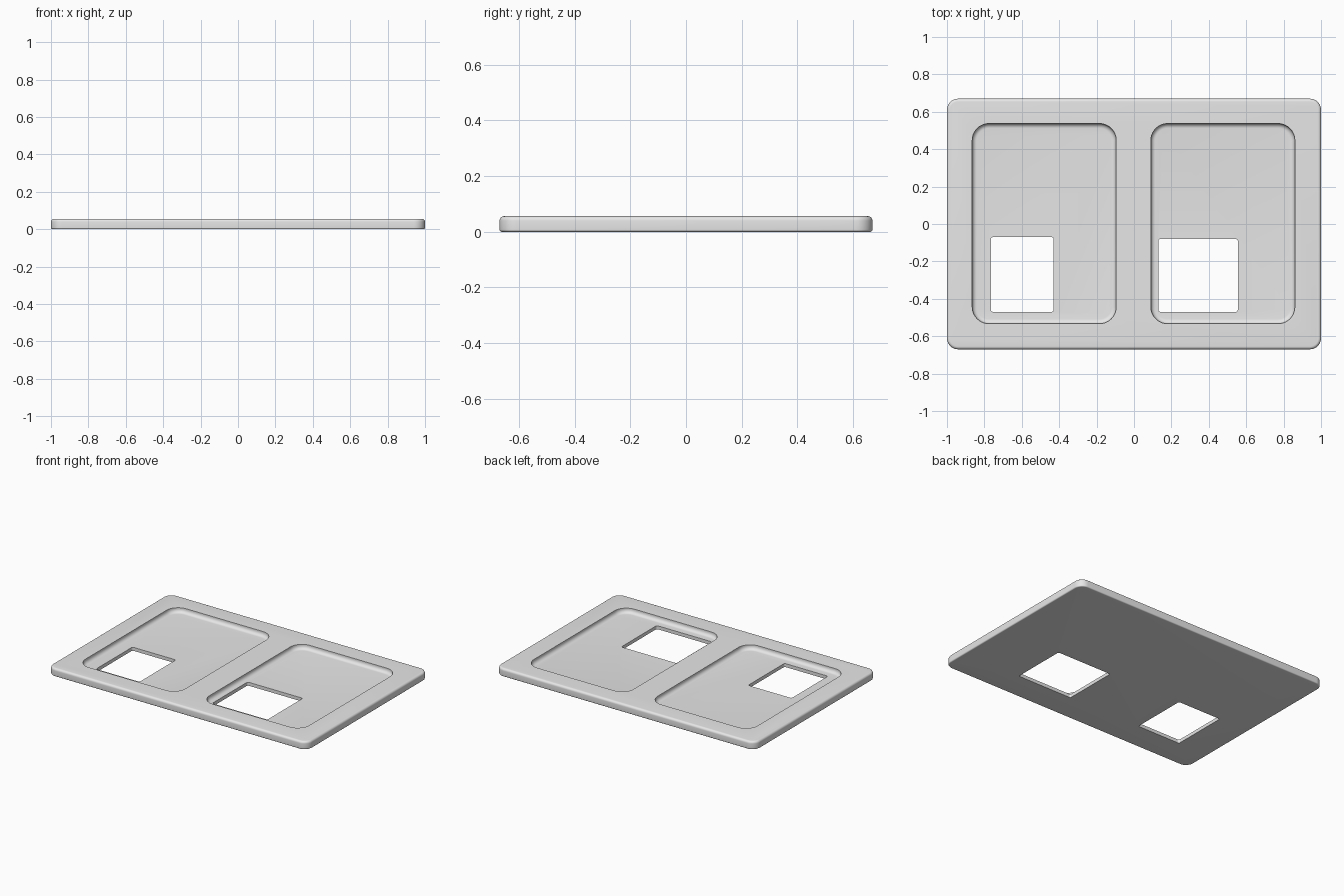
import bpy, bmesh, math

cube = bpy.data.objects.get("Cube")
if cube:
    bpy.data.objects.remove(cube, do_unlink=True)

grey = bpy.data.materials.new("light grey")
grey.use_nodes = True
grey.diffuse_color = (0.8, 0.8, 0.8, 1)
grey.node_tree.nodes["Principled BSDF"].inputs["Base Color"].default_value = (0.8, 0.8, 0.8, 1)


def outline(x0, x1, y0, y1, r, z, steps=10):
    """Points of a rounded rectangle, counter-clockwise."""
    corners = [(x1 - r, y1 - r), (x0 + r, y1 - r), (x0 + r, y0 + r), (x1 - r, y0 + r)]
    pts = []
    for q, (cx, cy) in enumerate(corners):
        for s in range(steps + 1):
            a = math.pi / 2 * (q + s / steps)
            pts.append((cx + r * math.cos(a), cy + r * math.sin(a), z))
    return pts


def slab(name, rect, radius, z0, z1, bottom=0, top=0, steps=6):
    """Rounded slab with filleted bottom and top rims."""
    levels = []
    arc = [math.pi / 2 * i / steps for i in range(steps + 1)]
    if bottom:
        levels += [(bottom * (1 - math.sin(a)), z0 + bottom * (1 - math.cos(a))) for a in arc]
    else:
        levels.append((0, z0))
    if top:
        levels += [(top * (1 - math.cos(a)), z1 - top * (1 - math.sin(a))) for a in arc]
    else:
        levels.append((0, z1))
    x0, x1, y0, y1 = rect
    bm = bmesh.new()
    rings = [[bm.verts.new(p) for p in outline(x0 + i, x1 - i, y0 + i, y1 - i, radius - i, z)]
             for i, z in levels]
    for low, high in zip(rings, rings[1:]):
        for k in range(len(low)):
            n = (k + 1) % len(low)
            bm.faces.new((low[k], low[n], high[n], high[k]))
    bm.faces.new(rings[0][::-1])
    bm.faces.new(rings[-1])
    mesh = bpy.data.meshes.new(name)
    bm.to_mesh(mesh)
    bm.free()
    mesh.materials.append(grey)
    obj = bpy.data.objects.new(name, mesh)
    bpy.context.collection.objects.link(obj)
    return obj


# Main plate
plate = slab("plate", (-1, 1, -0.67, 0.67), 0.06, 0, 0.056, bottom=0.008, top=0.016)

# Two shallow trays with rounded floors, and a window through each
cutters = []
for side, tray, window in (
    ("right", (-0.865, -0.095, -0.533, 0.537), (-0.765, -0.43, -0.47, -0.07)),
    ("left", (0.09, 0.86, -0.533, 0.537), (0.13, 0.555, -0.47, -0.08)),
):
    cutters.append(slab(side + "_tray_cutter", tray, 0.09, 0.024, 0.1, bottom=0.025))
    cutters.append(slab(side + "_window_cutter", window, 0.012, -0.1, 0.1))

bpy.ops.object.select_all(action="DESELECT")
bpy.context.view_layer.objects.active = plate
plate.select_set(True)
for cutter in cutters:
    cutter.hide_render = True
    mod = plate.modifiers.new(cutter.name, "BOOLEAN")
    mod.operation = "DIFFERENCE"
    mod.solver = "EXACT"
    mod.object = cutter
    bpy.ops.object.modifier_apply(modifier=mod.name)
    bpy.data.objects.remove(cutter, do_unlink=True)

bpy.ops.object.shade_smooth_by_angle(angle=math.radians(35))
